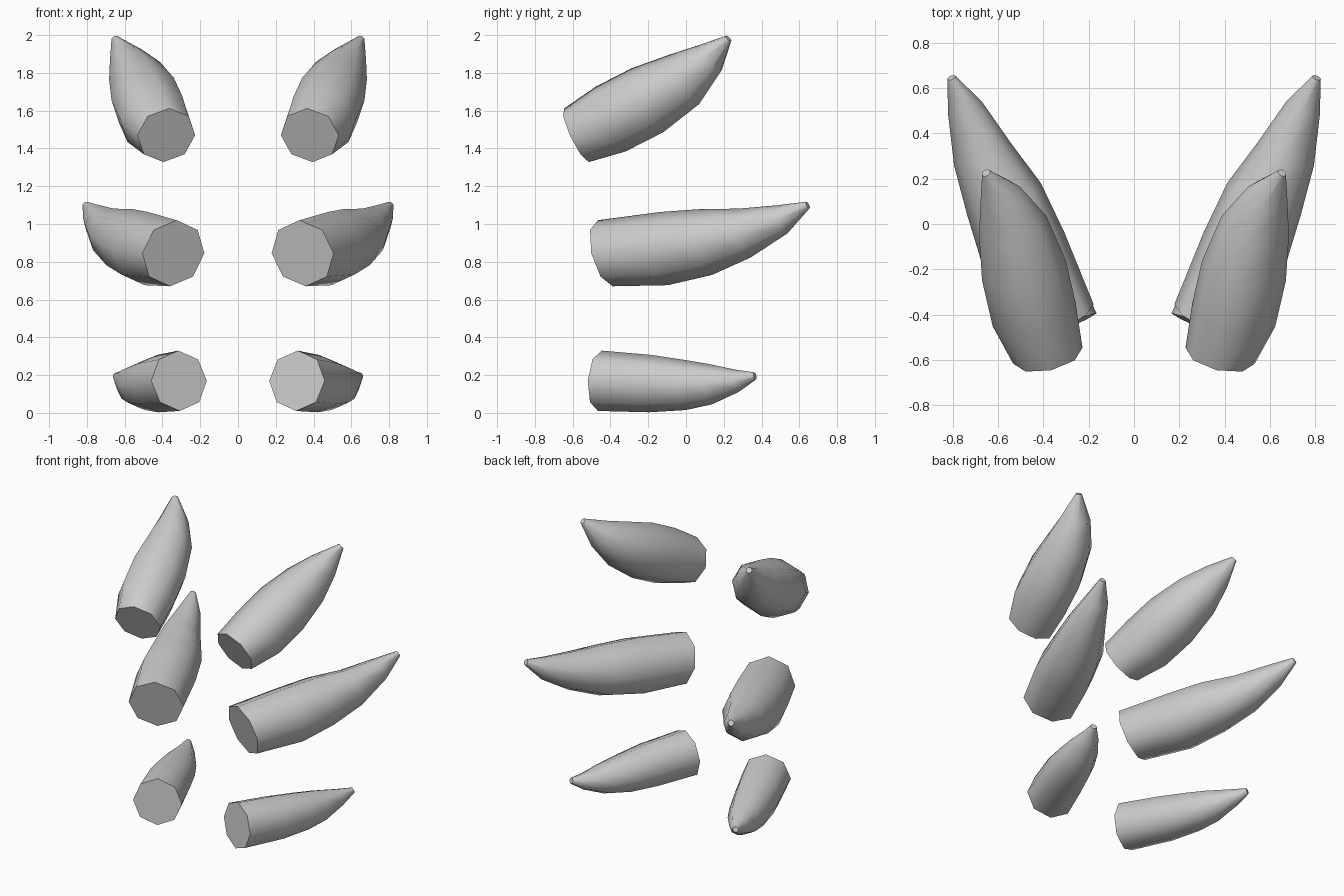
import bpy, bmesh, math
from mathutils import Vector

if "Cube" in bpy.data.objects:
    bpy.data.objects.remove(bpy.data.objects["Cube"])

SIDES = 8
UP = Vector((0, 0, 1))


def spike(name, base_dir, rings):
    """Loft octagonal rings (x, y, z, radius) into a curved spike, mirrored across x."""
    pts = [Vector(r[:3]) for r in rings]
    bm = bmesh.new()
    loops = []
    for i, p in enumerate(pts):
        if i == 0:
            d = Vector(base_dir).normalized()
        else:
            d = (pts[min(i + 1, len(pts) - 1)] - pts[i - 1]).normalized()
        side = d.cross(UP).normalized()
        up = side.cross(d)
        loop = []
        for k in range(SIDES):
            a = 2 * math.pi * k / SIDES
            loop.append(bm.verts.new(p + rings[i][3] * (side * math.sin(a) + up * math.cos(a))))
        loops.append(loop)
    for a, b in zip(loops, loops[1:]):
        for k in range(SIDES):
            n = (k + 1) % SIDES
            bm.faces.new((a[k], a[n], b[n], b[k]))
    bm.faces.new(loops[0])
    bm.faces.new(loops[-1])
    bmesh.ops.recalc_face_normals(bm, faces=bm.faces)
    mesh = bpy.data.meshes.new(name)
    bm.to_mesh(mesh)
    bm.free()
    ob = bpy.data.objects.new(name, mesh)
    bpy.context.collection.objects.link(ob)
    bpy.ops.object.select_all(action='DESELECT')
    ob.select_set(True)
    bpy.context.view_layer.objects.active = ob
    bpy.ops.object.shade_smooth_by_angle(angle=math.radians(60))
    mod = ob.modifiers.new("Mirror", 'MIRROR')
    mod.use_mirror_merge = False
    return ob


# Upper pair, rising steeply backwards
spike("upper_spikes", (0.23, 1, 0.48), [
    (0.38, -0.58, 1.47, 0.157), (0.44, -0.40, 1.555, 0.19), (0.485, -0.205, 1.655, 0.19),
    (0.535, -0.01, 1.765, 0.155), (0.59, 0.12, 1.87, 0.098), (0.652, 0.225, 1.982, 0.02)])

# Middle pair, the longest
spike("middle_spikes", (0.45, 1, 0.27), [
    (0.342, -0.428, 0.845, 0.18), (0.486, -0.114, 0.87, 0.195), (0.573, 0.11, 0.905, 0.177),
    (0.67, 0.31, 0.952, 0.134), (0.745, 0.51, 1.025, 0.08), (0.805, 0.645, 1.10, 0.02)])

# Lower pair, nearly level
spike("lower_spikes", (0.43, 1, -0.07), [
    (0.312, -0.457, 0.17, 0.16), (0.425, -0.19, 0.155, 0.152), (0.495, 0.0, 0.147, 0.132),
    (0.545, 0.13, 0.152, 0.107), (0.6, 0.27, 0.17, 0.06), (0.645, 0.365, 0.195, 0.02)])
